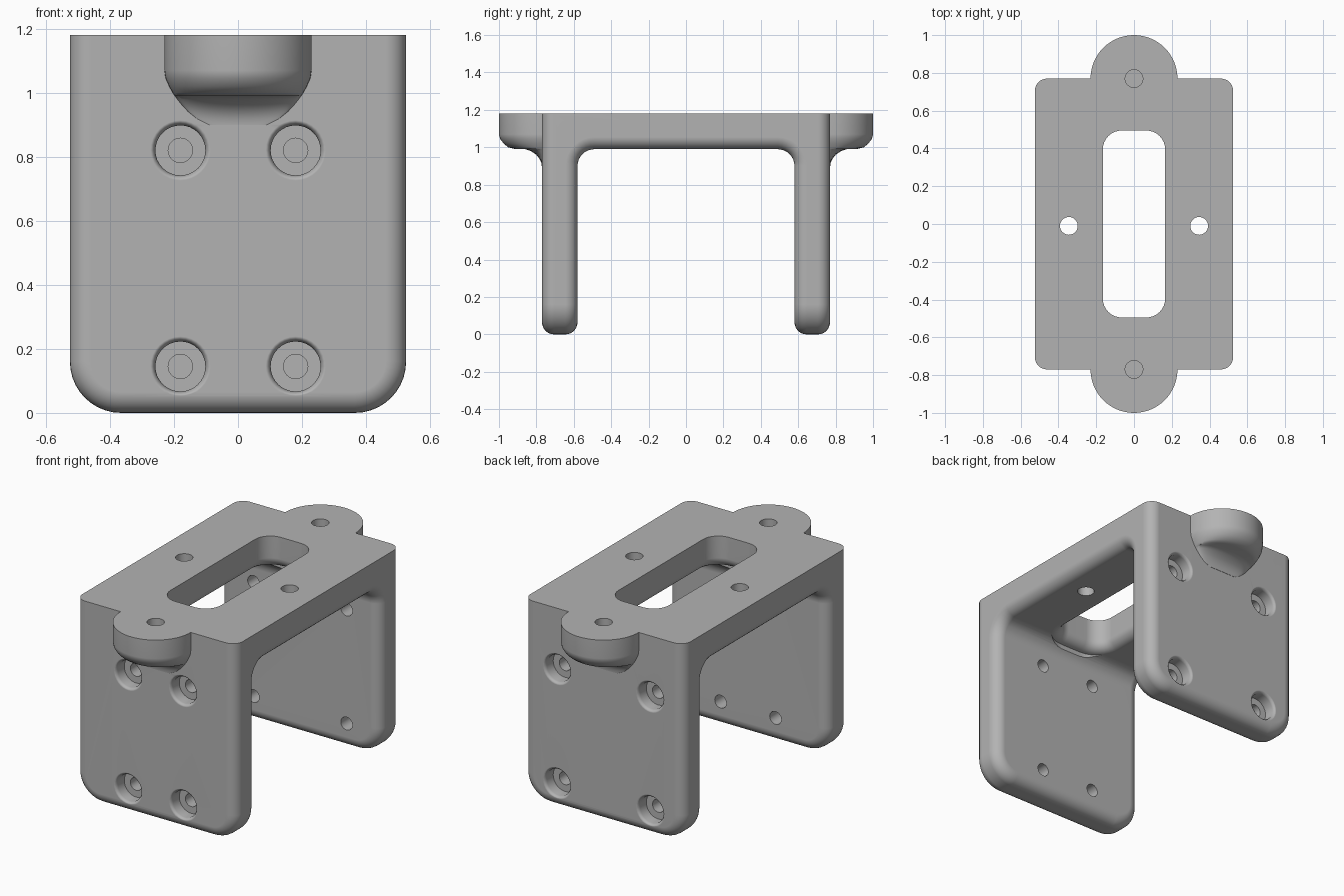
import bpy, bmesh
from math import sin, cos, pi, radians
from mathutils import Vector

if "Cube" in bpy.data.objects:
    bpy.data.objects.remove(bpy.data.objects["Cube"], do_unlink=True)

TOP, PLATE, HALF_X = 1.18, 0.99, 0.525
OUT_Y, IN_Y, FILLET, ROUND = 0.77, 0.58, 0.09, 0.065

grey = bpy.data.materials.new("plain grey")
grey.use_nodes = True
grey.diffuse_color = (0.45, 0.45, 0.45, 1)
grey.node_tree.nodes["Principled BSDF"].inputs["Base Color"].default_value = grey.diffuse_color


def add_object(name, bm):
    bmesh.ops.recalc_face_normals(bm, faces=bm.faces)
    mesh = bpy.data.meshes.new(name)
    bm.to_mesh(mesh)
    bm.free()
    mesh.materials.append(grey)
    obj = bpy.data.objects.new(name, mesh)
    bpy.context.collection.objects.link(obj)
    return obj


def loft(name, rings):
    """Closed solid through rings with equal point counts."""
    bm = bmesh.new()
    loops = [[bm.verts.new(p) for p in ring] for ring in rings]
    for a, b in zip(loops, loops[1:]):
        for i in range(len(a)):
            j = (i + 1) % len(a)
            bm.faces.new((a[i], a[j], b[j], b[i]))
    bm.faces.new(loops[0])
    bm.faces.new(loops[-1])
    return add_object(name, bm)


def turned(name, origin, axis, steps, sides=32):
    """Round solid from (distance along axis, radius) steps."""
    axis = Vector(axis)
    u = axis.orthogonal().normalized()
    v = axis.cross(u)
    angles = [2 * pi * i / sides for i in range(sides)]
    return loft(name, [[Vector(origin) + axis * d + (u * cos(t) + v * sin(t)) * r
                        for t in angles] for d, r in steps])


def combine(target, tool, operation):
    mod = target.modifiers.new(operation, 'BOOLEAN')
    mod.operation, mod.solver, mod.object = operation, 'EXACT', tool
    bpy.context.view_layer.objects.active = target
    bpy.ops.object.modifier_apply(modifier=mod.name)
    bpy.data.objects.remove(tool, do_unlink=True)


def bracket_body():
    # U profile with filleted inner corners
    arc = [(IN_Y - FILLET + FILLET * cos(t), PLATE - FILLET + FILLET * sin(t))
           for t in [pi / 2 * i / 8 for i in range(9)]]
    half = [(OUT_Y, TOP), (OUT_Y, 0), (IN_Y, 0)] + arc
    profile = half + [(-y, z) for y, z in reversed(half)]
    bm = bmesh.new()
    face = bm.faces.new([bm.verts.new((-HALF_X, y, z)) for y, z in profile])
    side = bmesh.ops.extrude_face_region(bm, geom=[face])["geom"]
    bmesh.ops.translate(bm, vec=(2 * HALF_X, 0, 0),
                        verts=[g for g in side if isinstance(g, bmesh.types.BMVert)])
    bmesh.ops.recalc_face_normals(bm, faces=bm.faces)
    # large rounded leg corners
    corners = [e for e in bm.edges if all(v.co.z < 0.01 for v in e.verts)
               and abs(e.verts[0].co.x - e.verts[1].co.x) < 0.01]
    bmesh.ops.bevel(bm, geom=corners, offset=0.16, offset_type='OFFSET',
                    segments=10, profile=0.5, affect='EDGES')
    # softened edges everywhere but the top rim
    sharp = [e for e in bm.edges if e.calc_face_angle(0) > radians(40)
             and not all(v.co.z > TOP - 0.01 for v in e.verts)]
    bmesh.ops.bevel(bm, geom=sharp, offset=ROUND, offset_type='OFFSET',
                    segments=7, profile=0.5, affect='EDGES', clamp_overlap=False)
    return add_object("bracket", bm)


def tab(side):
    # (height, half width, reach) from the fillet up to the flat top
    layers = [(0.9, 0.09, 0.002), (0.92, 0.13, 0.004), (0.94, 0.155, 0.014),
              (0.96, 0.174, 0.03), (0.98, 0.19, 0.06), (PLATE, 0.197, 0.09),
              (0.991, 0.198, 0.145), (1.0, 0.204, 0.18), (1.02, 0.215, 0.205),
              (1.045, 0.226, 0.224), (1.07, 0.23, 0.23), (TOP, 0.23, 0.23)]
    rings = []
    for z, w, reach in layers:
        ring = [(w * cos(t), side * (OUT_Y + reach * sin(t)), z)
                for t in [pi * i / 32 for i in range(33)]]
        rings.append(ring + [(-w, side * 0.68, z), (w, side * 0.68, z)])
    return loft("mounting_tab", rings)


def slot_ring(z, grow):
    r = 0.1 + grow
    ring = []
    for k, (sx, sy) in enumerate(((1, 1), (-1, 1), (-1, -1), (1, -1))):
        for i in range(9):
            t = pi / 2 * (k + i / 8)
            ring.append((sx * 0.065 + r * cos(t), sy * 0.395 + r * sin(t), z))
    return ring


bracket = bracket_body()
for s in (-1, 1):
    combine(bracket, tab(s), 'UNION')

# central slot with a softened lower edge
soft = 0.06
flare = [slot_ring(PLATE + soft * (1 - sin(t)), soft * (1 - cos(t)))
         for t in [pi / 2 * i / 6 for i in range(7)]]
combine(bracket, loft("slot_cutter", [slot_ring(TOP + 0.1, 0)] + flare
                      + [slot_ring(0.9, soft)]), 'DIFFERENCE')

for s in (-1, 1):
    # plate holes and blind tab holes
    combine(bracket, turned("plate_hole", (s * 0.345, -0.01, 1.3), (0, 0, -1),
                            [(0, 0.047), (0.5, 0.047)]), 'DIFFERENCE')
    combine(bracket, turned("tab_hole", (0, s * OUT_Y, 1.3), (0, 0, -1),
                            [(0, 0.047), (0.31, 0.047)]), 'DIFFERENCE')
    # counterbored leg holes, set wider on the back leg
    spread = 0.18 if s < 0 else 0.305
    for x in (-spread, spread):
        for z in (0.145, 0.82):
            steps = [(-0.05, 0.094), (0, 0.094), (0.004, 0.086), (0.016, 0.078),
                     (0.075, 0.078), (0.075, 0.038), (0.3, 0.038)]
            combine(bracket, turned("leg_hole", (x, s * OUT_Y, z), (0, -s, 0), steps),
                    'DIFFERENCE')

# smooth shading with crisp edges
bpy.ops.object.select_all(action='DESELECT')
bracket.select_set(True)
bpy.context.view_layer.objects.active = bracket
bpy.ops.object.shade_smooth_by_angle(angle=radians(35))
weighted = bracket.modifiers.new("even_shading", 'WEIGHTED_NORMAL')
weighted.keep_sharp = True
